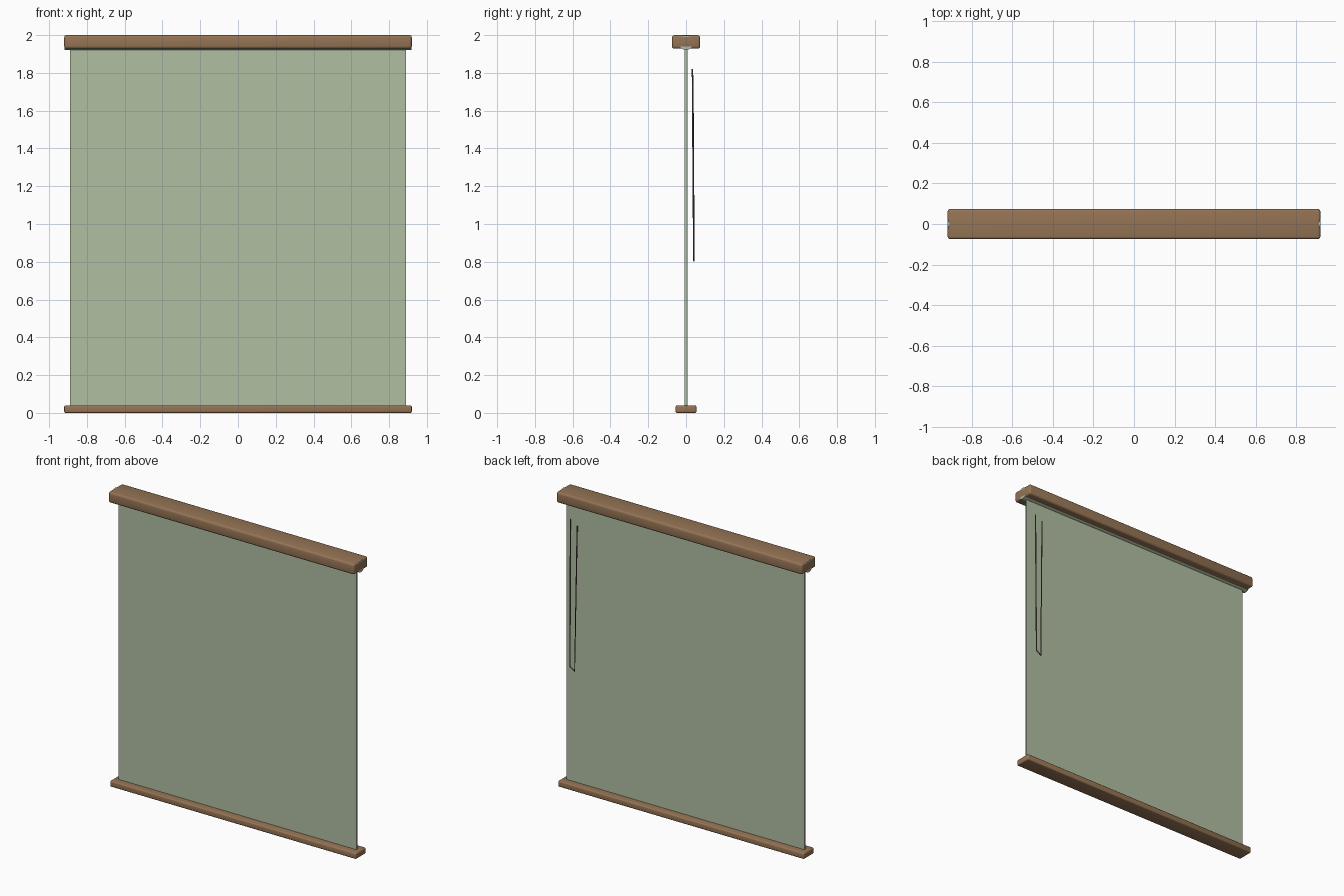
import bpy, math

if "Cube" in bpy.data.objects:
    bpy.data.objects.remove(bpy.data.objects["Cube"])


def material(name, rgb):
    m = bpy.data.materials.new(name)
    m.diffuse_color = (*rgb, 1)
    m.use_nodes = True
    m.node_tree.nodes["Principled BSDF"].inputs["Base Color"].default_value = m.diffuse_color
    return m


WOOD = material("brown wood", (0.30, 0.175, 0.09))
FABRIC = material("sage fabric", (0.44, 0.52, 0.36))
CORD = material("dark cord", (0.17, 0.13, 0.10))


def finish(obj, name, mat):
    obj.name = name
    obj.data.materials.append(mat)
    return obj


def box(name, half_x, half_y, z0, z1, mat, bevel=0):
    bpy.ops.mesh.primitive_cube_add(size=1, location=(0, 0, (z0 + z1) / 2))
    obj = finish(bpy.context.object, name, mat)
    obj.scale = (2 * half_x, 2 * half_y, z1 - z0)
    bpy.ops.object.transform_apply(location=False, rotation=False, scale=True)
    if bevel:
        mod = obj.modifiers.new("rounded edges", 'BEVEL')
        mod.width, mod.segments = bevel, 3
        bpy.ops.object.modifier_apply(modifier=mod.name)
        bpy.ops.object.shade_smooth_by_angle(angle=math.radians(35))
    return obj


# Wooden head rail and bottom rail
box("head_rail", 0.92, 0.075, 1.928, 2.0, WOOD, 0.013)
box("bottom_rail", 0.92, 0.055, 0.0, 0.04, WOOD, 0.008)

# Hanging fabric sheet
box("fabric_sheet", 0.89, 0.007, 0.02, 1.95, FABRIC)

# Fabric roll, showing at the ends and just below the head rail
bpy.ops.mesh.primitive_cylinder_add(vertices=32, radius=0.039, depth=1.839,
                                    location=(0, 0, 1.960),
                                    rotation=(0, math.pi / 2, 0))
finish(bpy.context.object, "fabric_roll", FABRIC)
bpy.ops.object.shade_smooth_by_angle(angle=math.radians(35))

# Pull cord loop behind the fabric
path = [(0.84, 0.034, 1.82), (0.838, 0.041, 0.83),
        (0.803, 0.042, 0.805), (0.788, 0.036, 1.79)]
curve = bpy.data.curves.new("pull_cord", 'CURVE')
curve.dimensions = '3D'
curve.bevel_depth = 0.004
curve.bevel_resolution = 2
curve.use_fill_caps = True
spline = curve.splines.new('POLY')
spline.points.add(len(path) - 1)
for point, co in zip(spline.points, path):
    point.co = (*co, 1)
cord = bpy.data.objects.new("pull_cord", curve)
bpy.context.collection.objects.link(cord)
finish(cord, "pull_cord", CORD)
